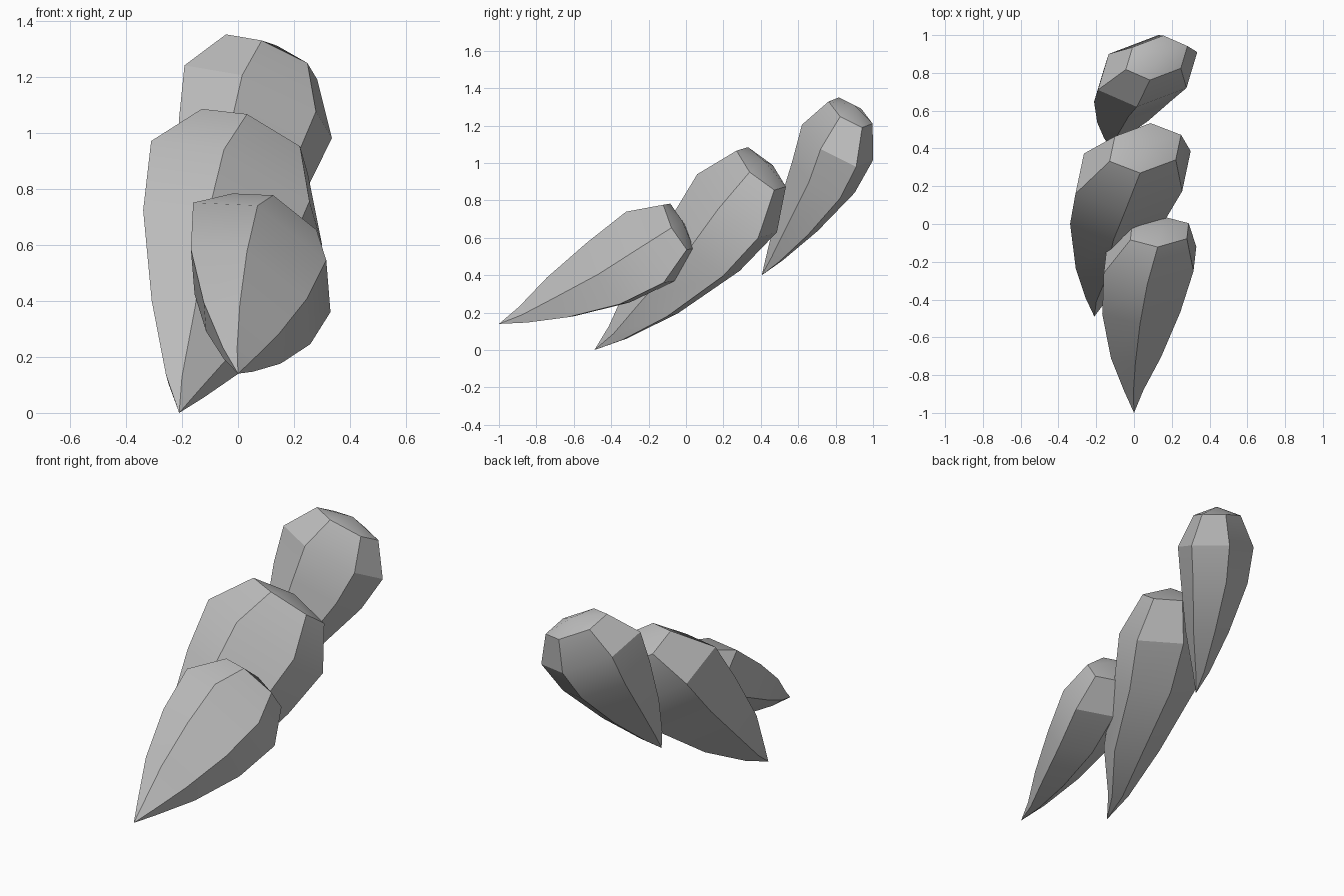
import bpy
import bmesh
import math
from mathutils import Vector

default_cube = bpy.data.objects.get("Cube")
if default_cube:
    bpy.data.objects.remove(default_cube, do_unlink=True)

# One plain stone colour for every shard
stone = bpy.data.materials.new("grey_stone")
stone.use_nodes = True
stone_colour = (0.5, 0.5, 0.5, 1)
stone.diffuse_color = stone_colour
stone.node_tree.nodes["Principled BSDF"].inputs["Base Color"].default_value = stone_colour


def hexagon(first, third):
    """Corner offsets of a six-sided section, spanned by two of its corners."""
    first, third = Vector(first), Vector(third)
    half = [first, first + third, third]
    return half + [-corner for corner in half]


def make_shard(name, tip, first, third, sections, crown):
    """Loft scaled hexagons from a pointed tip to a low domed crown."""
    bm = bmesh.new()
    corners = hexagon(first, third)
    count = len(corners)
    rings = []
    for centre, size in sections:
        rings.append([bm.verts.new(Vector(centre) + corner * size) for corner in corners])
    tip_vert = bm.verts.new(tip)
    crown_vert = bm.verts.new(crown)

    for i in range(count):
        j = (i + 1) % count
        bm.faces.new((tip_vert, rings[0][i], rings[0][j]))
        for lower, upper in zip(rings, rings[1:]):
            bm.faces.new((lower[i], lower[j], upper[j], upper[i]))
        bm.faces.new((rings[-1][i], rings[-1][j], crown_vert))

    bmesh.ops.recalc_face_normals(bm, faces=bm.faces)
    mesh = bpy.data.meshes.new(name)
    bm.to_mesh(mesh)
    bm.free()
    mesh.materials.append(stone)

    shard = bpy.data.objects.new(name, mesh)
    bpy.context.collection.objects.link(shard)
    bpy.ops.object.select_all(action="DESELECT")
    shard.select_set(True)
    bpy.context.view_layer.objects.active = shard
    bpy.ops.object.shade_smooth_by_angle(angle=math.radians(30))
    return shard


# Front shard, leaning furthest forward
make_shard(
    "front_shard",
    tip=(0, -1, .14),
    first=(-.015, -.13, .185),
    third=(.245, .07, -.195),
    sections=[
        ((0, -.865, .19), .22),
        ((.015, -.67, .285), .56),
        ((.045, -.415, .415), .87),
        ((.085, -.19, .555), 1),
        ((.135, -.04, .66), .63),
    ],
    crown=(.15, -.02, .69),
)

# Middle shard, the longest, touching the ground
make_shard(
    "middle_shard",
    tip=(-.21, -.49, 0),
    first=(-.045, -.213, .155),
    third=(.305, .113, -.185),
    sections=[
        ((-.19, -.365, .095), .22),
        ((-.125, -.17, .29), .6),
        ((-.07, .1, .56), .88),
        ((-.005, .273, .785), 1),
        ((.06, .402, .97), .62),
    ],
    crown=(.08, .42, 1.01),
)

# Rear shard, the steepest and highest
make_shard(
    "rear_shard",
    tip=(-.12, .405, .4),
    first=(-.057, -.19, .095),
    third=(.263, .1, -.13),
    sections=[
        ((-.1, .475, .5), .22),
        ((-.045, .595, .69), .57),
        ((.02, .735, .925), .88),
        ((.072, .81, 1.11), 1),
        ((.12, .88, 1.27), .62),
    ],
    crown=(.14, .9, 1.31),
)
